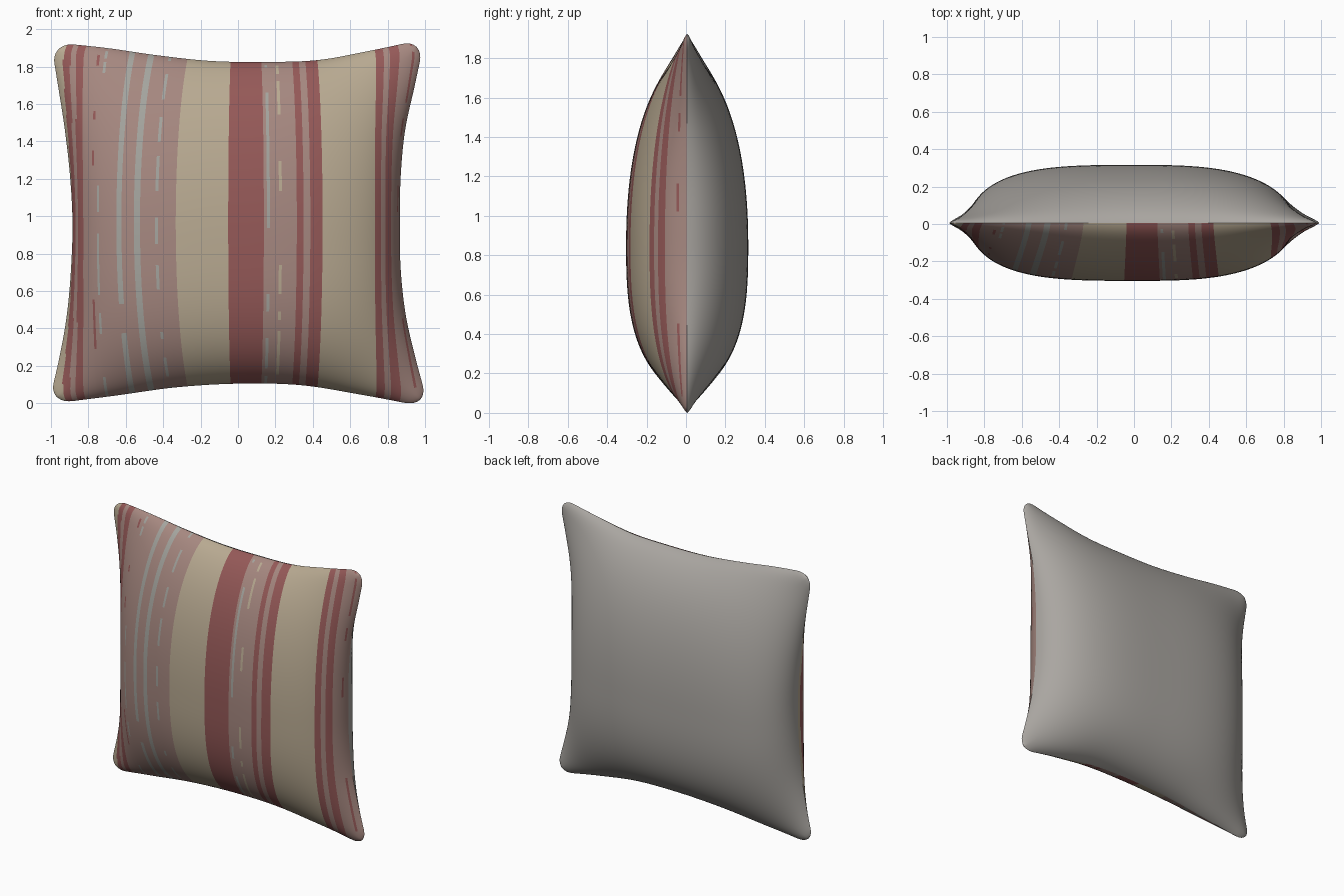
import bpy, math, random

random.seed(4)
if "Cube" in bpy.data.objects:
    bpy.data.objects.remove(bpy.data.objects["Cube"], do_unlink=True)


def make_material(name, rgb):
    mat = bpy.data.materials.new(name)
    mat.use_nodes = True
    mat.diffuse_color = (*rgb, 1)
    mat.node_tree.nodes["Principled BSDF"].inputs["Base Color"].default_value = (*rgb, 1)
    return mat


BEIGE, RED, PINK, PALE = range(4)
fabric = [make_material("beige fabric", (.48, .40, .285)),
          make_material("red stripe", (.30, .10, .097)),
          make_material("dusty pink stripe", (.38, .245, .215)),
          make_material("pale grey stripe", (.37, .37, .34))]
backing = make_material("warm grey backing", (.40, .38, .355))

# Stripes from left to right: right border, colour, share of the length covered
STRIPES = [(-.94, BEIGE, 1), (-.9, RED, 1), (-.87, PINK, 1), (-.825, RED, 1),
           (-.75, PINK, 1), (-.735, RED, .4), (-.71, PINK, 1), (-.695, PALE, .5),
           (-.58, PINK, 1), (-.55, PALE, .95), (-.48, PINK, 1), (-.447, PALE, 1),
           (-.37, PINK, 1), (-.355, PALE, .6), (-.27, PINK, 1), (-.04, BEIGE, 1),
           (.125, RED, 1), (.14, PINK, 1), (.155, PALE, .6), (.2, PINK, 1),
           (.215, BEIGE, .4), (.29, PINK, 1), (.325, RED, 1), (.36, PINK, 1),
           (.425, RED, 1), (.74, BEIGE, 1), (.785, RED, 1), (.82, PINK, 1),
           (.875, RED, 1), (.95, PINK, 1), (.965, RED, .4), (1, PINK, 1)]

# Outline of each side, as evenly spaced distances from the middle
LEFT = [1.005, .955, .915, .893, .885, .898, .925, .96, .995]
RIGHT = [1.01, .95, .897, .87, .865, .87, .893, .943, .99]
TOP = [.962, .935, .895, .865, .86, .87, .92, .975]
BOTTOM = [.965, .925, .88, .86, .868, .92, .98]


def spline(values, t):
    """Smooth interpolation of evenly spaced values, t from -1 to 1."""
    p = (t + 1) / 2 * (len(values) - 1)
    i = min(int(p), len(values) - 2)
    f = p - i
    b, c = values[i], values[i + 1]
    a = values[i - 1] if i else 2 * b - c
    d = values[i + 2] if i + 2 < len(values) else 2 * c - b
    return b + f * (c - a + f * (2*a - 5*b + 4*c - d + f * (3*(b - c) + d - a))) / 2


def edge_reach(sides, t):
    """Outline distance with the pillow corners rounded."""
    corner = max(0, (abs(t) - .88) / .12)
    return spline(sides, t) - .035 * corner ** 3


def surface_point(u, v, side):
    au, av = abs(u), abs(v)
    reach = edge_reach(LEFT if u < 0 else RIGHT, v)
    bow = (.08 if u < 0 else .03) * 4 * au * (1 - au) * (1 - v * v)
    x = math.copysign(au + (reach - 1) * au ** 5 + bow, u)
    z = .965 + math.copysign(av + (edge_reach(TOP if v > 0 else BOTTOM, u) - 1) * av ** 3, v)
    # Fuller towards the bottom, tapering to the seam
    across = 1 - au ** 3
    w = (v + .12) / 1.12 if v > -.12 else (v + .12) / .88
    along = max(0, 1 - abs(w) ** 2.2) ** .85 if w > 0 else max(0, 1 - abs(w) ** 2.6) ** .75
    lip = .016 * (1 - max(au, av) ** 40)
    return x, .006 + side * (.294 * across * along + lip), z


def spaced(count):
    return [math.sin(math.pi * (i / count - .5)) for i in range(count + 1)]


def build_panel(name, columns, rows, side, materials, face_colour):
    verts = [surface_point(u, v, side) for v in rows for u in columns]
    n = len(columns)
    faces, colours = [], []
    for j in range(len(rows) - 1):
        for i in range(n - 1):
            quad = (j * n + i, j * n + i + 1, (j + 1) * n + i + 1, (j + 1) * n + i)
            faces.append(quad if side < 0 else quad[::-1])
            colours.append(face_colour((columns[i] + columns[i + 1]) / 2, j))
    mesh = bpy.data.meshes.new(name)
    mesh.from_pydata(verts, [], faces)
    for mat in materials:
        mesh.materials.append(mat)
    for poly, colour in zip(mesh.polygons, colours):
        poly.material_index = colour
        poly.use_smooth = True
    mesh.update()
    obj = bpy.data.objects.new(name, mesh)
    bpy.context.collection.objects.link(obj)
    return obj


rows = spaced(110)

# Broken stripes are worn away in random runs along their length
worn = {}
for border, colour, cover in STRIPES:
    pattern = []
    while len(pattern) < len(rows):
        pattern += [random.random() < cover] * random.randint(2, 7)
    worn[border] = pattern


def stripe_colour(u, row):
    # The left seam cuts into the outermost stripes at mid height
    if u < -.84:
        u += .045 * (1 - rows[row] ** 2) * (-.84 - u) / .16
    for border, colour, cover in STRIPES:
        if u < border:
            return colour if cover == 1 or worn[border][row] else PINK
    return PINK


# Column lines follow the stripe borders so every stripe has a clean edge
borders = [s[0] for s in STRIPES]
fill = [u for u in spaced(110) if min(abs(u - b) for b in borders) > .003]
build_panel("front_striped_panel", sorted(fill + borders), rows, -1, fabric, stripe_colour)
build_panel("back_plain_panel", spaced(90), rows, 1, [backing], lambda u, row: 0)
